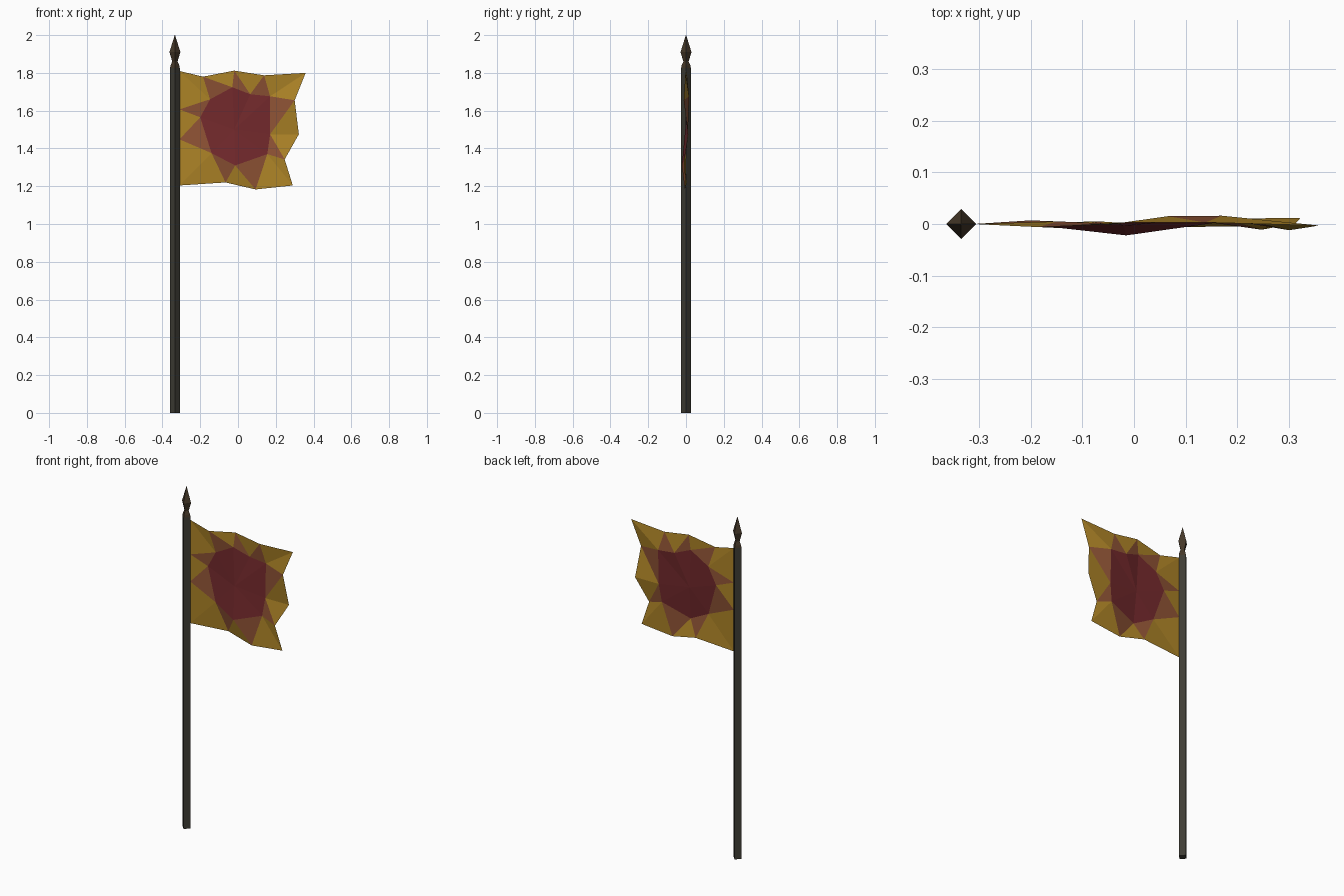
import bpy
from math import cos, sin, pi

if "Cube" in bpy.data.objects:
    bpy.data.objects.remove(bpy.data.objects["Cube"])


def material(name, rgb):
    m = bpy.data.materials.new(name)
    m.diffuse_color = (*rgb, 1)
    m.use_nodes = True
    m.node_tree.nodes["Principled BSDF"].inputs["Base Color"].default_value = m.diffuse_color
    return m


def make_object(name, verts, faces, mats, slots=None):
    mesh = bpy.data.meshes.new(name)
    mesh.from_pydata(verts, [], faces)
    for m in mats:
        mesh.materials.append(m)
    if slots:
        for poly, s in zip(mesh.polygons, slots):
            poly.material_index = s
    mesh.update()
    ob = bpy.data.objects.new(name, mesh)
    bpy.context.collection.objects.link(ob)
    return ob


def turned(name, profile, x, mat, sides=4):
    """Stack of square rings (corners on the axes) from (radius, z) pairs."""
    verts = [(x + r * cos(2 * pi * i / sides), r * sin(2 * pi * i / sides), z)
             for r, z in profile for i in range(sides)]
    faces = [(k * sides + i, k * sides + (i + 1) % sides,
              (k + 1) * sides + (i + 1) % sides, (k + 1) * sides + i)
             for k in range(len(profile) - 1) for i in range(sides)]
    n = len(verts)
    faces += [tuple(reversed(range(sides))), tuple(range(n - sides, n))]
    return make_object(name, verts, faces, [mat])


dark = material("dark_wood", (0.05, 0.047, 0.036))
bronze = material("dark_bronze", (0.06, 0.04, 0.022))
gold = material("gold_cloth", (0.42, 0.23, 0.02))
rust = material("rust_cloth", (0.27, 0.085, 0.035))
red = material("red_cloth", (0.17, 0.022, 0.025))

# Pole and spear-shaped finial
PX = -0.334
turned("pole", [(0.026, 0), (0.026, 1.825)], PX, dark)
turned("finial", [(0.026, 1.825), (0.023, 1.84), (0.014, 1.86),
                  (0.029, 1.91), (0.0008, 2.0)], PX, bronze)

# Flag outline, clockwise from the top hoist corner (x, y, z)
edge = [(-.31, 0, 1.81), (-.185, -.006, 1.78), (-.02, .003, 1.812),
        (.138, .003, 1.787), (.358, -.003, 1.80), (.30, -.012, 1.655),
        (.322, .012, 1.475), (.247, -.011, 1.342), (.29, -.003, 1.204),
        (.093, -.006, 1.183), (-.066, .005, 1.22), (-.31, 0, 1.204),
        (-.31, 0, 1.448), (-.31, 0, 1.607)]
# Emblem outline, clockwise
ring = [(-.148, .005, 1.66), (-.03, 0, 1.724), (.065, .015, 1.687),
        (.17, .016, 1.676), (.17, .010, 1.475), (.155, .002, 1.37),
        (-.015, -.022, 1.31), (-.14, -.008, 1.375), (-.2, .007, 1.565)]
centre = (-.02, -.004, 1.50)
# Outline point joined to each emblem edge
apex = [1, 2, 3, 5, 7, 9, 10, 12, 13]

verts = edge + ring + [centre]
E, R = len(edge), len(ring)
faces, slots = [], []
for i in range(R):
    a, b = E + i, E + (i + 1) % R
    faces += [(b, a, E + R), (a, b, apex[i])]
    slots += [2, 1]
    # gold fan from emblem corner b to the outline between two apexes
    p, end = apex[i], apex[(i + 1) % R]
    while p != end:
        q = (p + 1) % E
        faces.append((p, b, q))
        slots.append(0)
        p = q
# wind all triangles the same way, facing the front
for k, (a, b, c) in enumerate(faces):
    (ax, _, az), (bx, _, bz), (cx, _, cz) = verts[a], verts[b], verts[c]
    if (bx - ax) * (cz - az) - (bz - az) * (cx - ax) < 0:
        faces[k] = (a, c, b)
make_object("flag", verts, faces, [gold, rust, red], slots)
